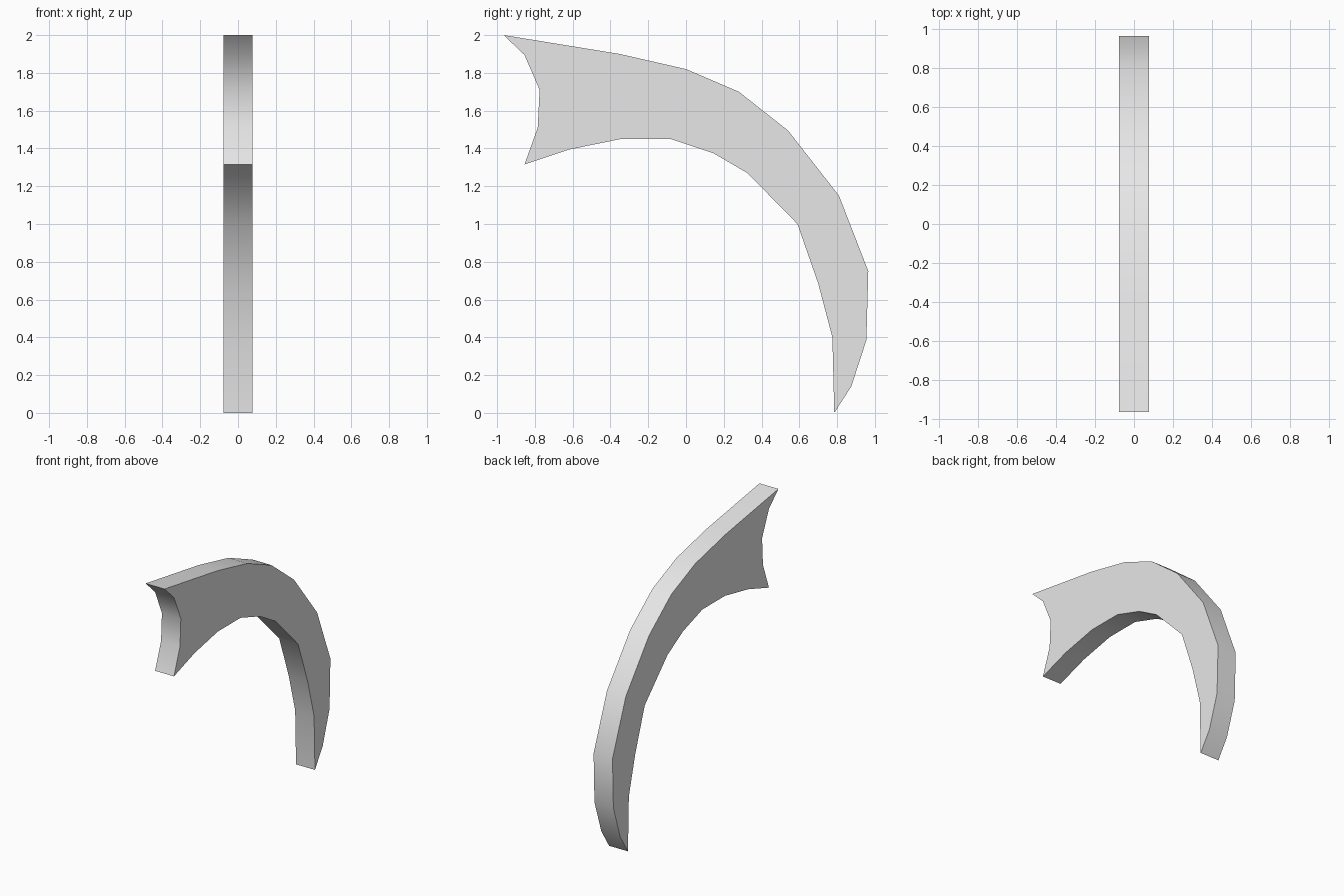
import bpy
import bmesh
import math

cube = bpy.data.objects.get("Cube")
if cube:
    bpy.data.objects.remove(cube, do_unlink=True)

HALF_WIDTH = 0.077

# Side outline (y, z), from the upper front tip over the back and round again
outer_curve = [(-0.965, 2), (-0.35, 1.9), (0, 1.82), (0.28, 1.7), (0.54, 1.495),
               (0.81, 1.15), (0.965, 0.75), (0.955, 0.385), (0.875, 0.14)]
inner_curve = [(0.785, 0), (0.775, 0.4), (0.7, 0.685), (0.59, 1), (0.325, 1.27),
               (0.145, 1.375), (-0.08, 1.45), (-0.345, 1.45), (-0.615, 1.395)]
front_notch = [(-0.855, 1.315), (-0.785, 1.51), (-0.775, 1.71), (-0.855, 1.895)]


def make_material(name, colour):
    mat = bpy.data.materials.new(name)
    mat.use_nodes = True
    mat.diffuse_color = colour
    for node in mat.node_tree.nodes:
        if node.type == 'BSDF_PRINCIPLED':
            node.inputs["Base Color"].default_value = colour
    return mat


def extrude_outline(name, outline, half_width, mat):
    """Solid plate from a side outline, centred on x."""
    bm = bmesh.new()
    verts = [bm.verts.new((-half_width, y, z)) for y, z in outline]
    side = bm.faces.new(verts)
    result = bmesh.ops.extrude_face_region(bm, geom=[side], use_keep_orig=True)
    moved = [g for g in result["geom"] if isinstance(g, bmesh.types.BMVert)]
    bmesh.ops.translate(bm, verts=moved, vec=(2 * half_width, 0, 0))
    bmesh.ops.recalc_face_normals(bm, faces=bm.faces)
    mesh = bpy.data.meshes.new(name)
    bm.to_mesh(mesh)
    bm.free()
    mesh.materials.append(mat)
    obj = bpy.data.objects.new(name, mesh)
    bpy.context.collection.objects.link(obj)
    return obj


# Curved fin with a smooth rim and crisp flat sides
grey = make_material("light_grey", (0.8, 0.8, 0.8, 1))
fin = extrude_outline("curved_fin", outer_curve + inner_curve + front_notch,
                      HALF_WIDTH, grey)
bpy.ops.object.select_all(action='DESELECT')
fin.select_set(True)
bpy.context.view_layer.objects.active = fin
bpy.ops.object.shade_smooth_by_angle(angle=math.radians(26.5))
